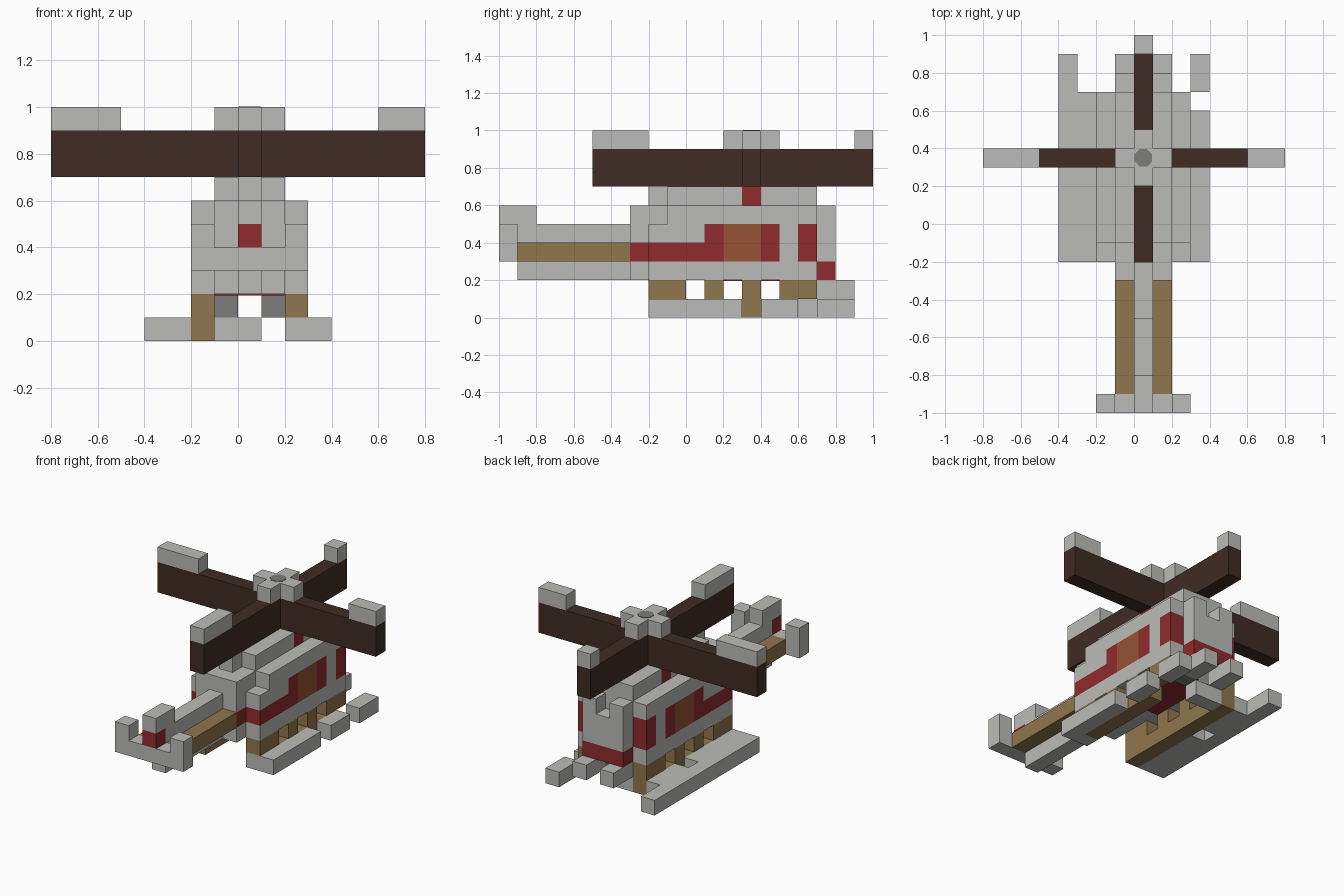
import bpy

U = 0.1  # size of one block

cube = bpy.data.objects.get("Cube")
if cube:
    bpy.data.objects.remove(cube, do_unlink=True)


def material(name, r, g, b):
    m = bpy.data.materials.new(name)
    m.use_nodes = True
    m.diffuse_color = (r, g, b, 1)
    m.node_tree.nodes["Principled BSDF"].inputs["Base Color"].default_value = (r, g, b, 1)
    return m


light = material("light_grey", 0.5, 0.5, 0.48)
red = material("red", 0.28, 0.024, 0.026)
orange = material("window_orange", 0.31, 0.085, 0.034)
tan = material("tan", 0.28, 0.18, 0.075)
dark = material("dark_brown", 0.051, 0.025, 0.017)
steel = material("dark_grey", 0.2, 0.2, 0.195)


def box(name, mat, x, y, z):
    """Box spanning the given ranges, in blocks."""
    spans = (x, y, z)
    bpy.ops.mesh.primitive_cube_add(size=1, location=[(a + b) / 2 * U for a, b in spans])
    ob = bpy.context.object
    ob.name = name
    ob.scale = [(b - a) * U for a, b in spans]
    ob.data.materials.append(mat)
    return ob


FULL, MID, CORE = (-2, 3), (-1, 2), (0, 1)
SIDES = ((-2, -1), (2, 3))
INNER = ((-1, 0), (1, 2))

# Cabin: stacked layers, the window band made of coloured slices
box("cabin_floor", light, FULL, (-2, 7), (2, 3))
box("lower_red_stripe", red, FULL, (-2, 1), (3, 4))
box("rear_wall", light, FULL, (-2, 1), (4, 5))
for y0, y1, mat in ((1, 2, red), (2, 4, orange), (4, 5, red), (5, 6, light), (6, 7, red)):
    box("window_band", mat, FULL, (y0, y1), (3, 5))
box("cabin_roof", light, FULL, (-1, 7), (5, 6))
box("rear_roof_step", light, MID, (-2, -1), (5, 6))
box("belly_panel", red, MID, (1, 6), (1.95, 2))

# Roof ridge and mast
box("ridge_tip", light, CORE, (-2, -1), (6, 7))
box("ridge_rear", light, MID, (-1, 3), (6, 7))
box("mast", red, MID, (3, 4), (6, 7))
box("ridge_front", light, MID, (4, 7), (6, 7))

# Nose with a notch in its top
box("nose_bumper", red, MID, (7, 8), (2, 3))
box("nose", light, MID, (7, 8), (3, 5))
for x in INNER:
    box("nose_horn", light, x, (7, 8), (5, 6))

# Tail root and boom
box("tail_root_bottom", light, MID, (-3, -2), (2, 3))
box("tail_root_stripe", red, MID, (-3, -2), (3, 4))
box("tail_root_top", light, MID, (-3, -2), (4, 6))
box("boom_spine", light, CORE, (-9, -3), (4, 5))
box("boom_core", tan, MID, (-9, -3), (3, 4))
box("boom_keel", light, CORE, (-9, -3), (2, 3))

# Tail plane and fin
box("tail_plane", light, FULL, (-10, -9), (3, 4))
for x in SIDES:
    box("tail_plane_end", light, x, (-10, -9), (4, 5))
box("tail_light", red, CORE, (-10, -9), (4, 5))
box("tail_fin", light, CORE, (-10, -8), (5, 6))

# Rotor: four blades meeting in the middle
box("blade_long", dark, CORE, (-5, 10), (7, 9))
box("blade_right", dark, (-8, 0), (3, 4), (7, 9))
box("blade_left", dark, (1, 8), (3, 4), (7, 9))
box("tip_right", light, (-8, -5), (3, 4), (9, 10))
box("tip_left", light, (6, 8), (3, 4), (9, 10))
box("tip_front", light, CORE, (-5, -2), (9, 10))
box("tip_back", light, CORE, (9, 10), (9, 10))
box("hub_cross", light, MID, (3, 4), (9, 10))
for y in ((2, 3), (4, 5)):
    box("hub_arm", light, CORE, y, (9, 10))
bpy.ops.mesh.primitive_cylinder_add(vertices=8, radius=0.05, depth=0.006,
                                    location=(0.05, 0.35, 1.0))
hub = bpy.context.object
hub.name = "hub_cap"
hub.rotation_euler.z = 0.3927
hub.data.materials.append(steel)

# Landing struts
for x in SIDES:
    for y in ((-2, 0), (1, 2), (3, 4), (5, 7)):
        box("strut", tan, x, y, (1, 2))

# Skids
box("right_rail", tan, (-2, -1), (-2, 7), (0, 1))
box("right_skid", light, (-4, -3), (-2, 9), (0, 1))
for y in ((-2, 3), (4, 7)):
    box("right_skid_inner", light, (-3, -2), y, (0, 1))
box("left_skid_front", light, (2, 4), (-2, -1), (0, 1))
box("left_rail", tan, (2, 3), (-1, 5), (0, 1))
for y in ((-1, 3), (4, 6), (7, 9)):
    box("left_skid", light, (3, 4), y, (0, 1))
box("cross_piece", light, (-1, 1), (6, 7), (0, 1))

# Twin barrels under the nose
for x in INNER:
    box("barrel_base", steel, x, (6, 7), (1, 2))
    box("barrel", light, x, (7, 9), (1, 2))
